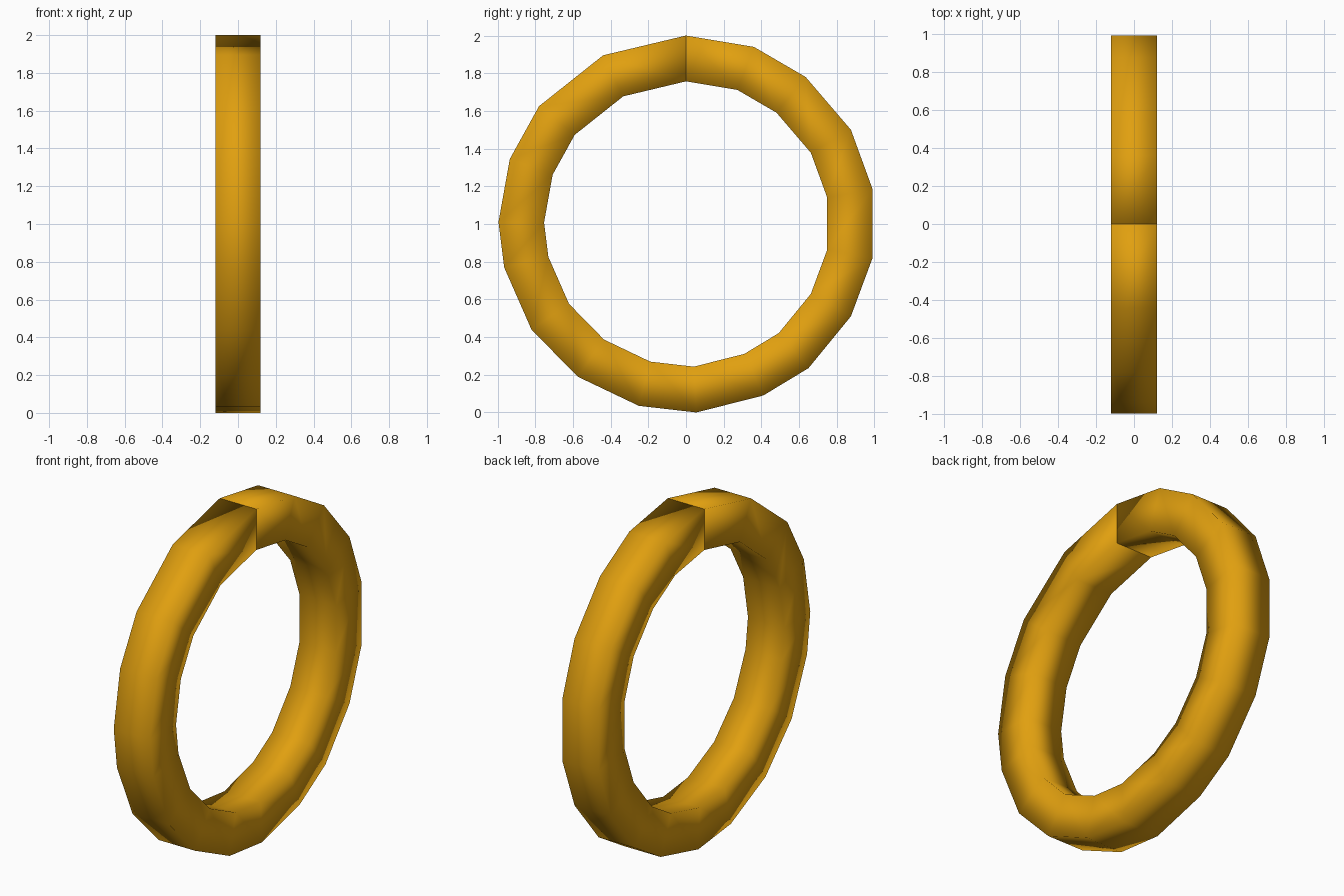
import bpy

if "Cube" in bpy.data.objects:
    bpy.data.objects.remove(bpy.data.objects["Cube"])

# Outer outline of the ring, as (y, z) points read around the loop from the top seam
OUTER = [(0, 2), (0.36, 1.94), (0.635, 1.78), (0.875, 1.5), (0.99, 1.185),
         (0.99, 0.82), (0.875, 0.51), (0.65, 0.235), (0.41, 0.09), (0.055, 0),
         (-0.25, 0.035), (-0.575, 0.19), (-0.82, 0.44), (-0.965, 0.77),
         (-0.995, 1.01), (-0.935, 1.345), (-0.78, 1.625), (-0.44, 1.895)]
INNER_SCALE = 0.757
HALF_WIDTH = 0.12


def section(y, z):
    """Square cross-section at one outline point."""
    iy, iz = y * INNER_SCALE, 1 + (z - 1) * INNER_SCALE
    w = HALF_WIDTH
    return [(-w, y, z), (w, y, z), (w, iy, iz), (-w, iy, iz)]


# Sweep the section round; the first section is repeated to leave a capped seam
path = OUTER + OUTER[:1]
verts = [v for p in path for v in section(*p)]
faces = []
for i in range(len(path) - 1):
    a, b = i * 4, i * 4 + 4
    for k in range(4):
        n = (k + 1) % 4
        faces.append((a + k, a + n, b + n, b + k))
last = len(verts) - 4
faces += [(3, 2, 1, 0), (last, last + 1, last + 2, last + 3)]

mesh = bpy.data.meshes.new("ring")
mesh.from_pydata(verts, [], faces)
ring = bpy.data.objects.new("ring", mesh)
bpy.context.collection.objects.link(ring)

# Smooth shading over every edge, normals facing out
mesh.shade_smooth()
mesh.flip_normals() if mesh.polygons[0].normal.z < 0 else None

# Golden material
gold = bpy.data.materials.new("gold")
gold.diffuse_color = (0.75, 0.35, 0.005, 1)
gold.use_nodes = True
gold.node_tree.nodes["Principled BSDF"].inputs["Base Color"].default_value = gold.diffuse_color
mesh.materials.append(gold)
